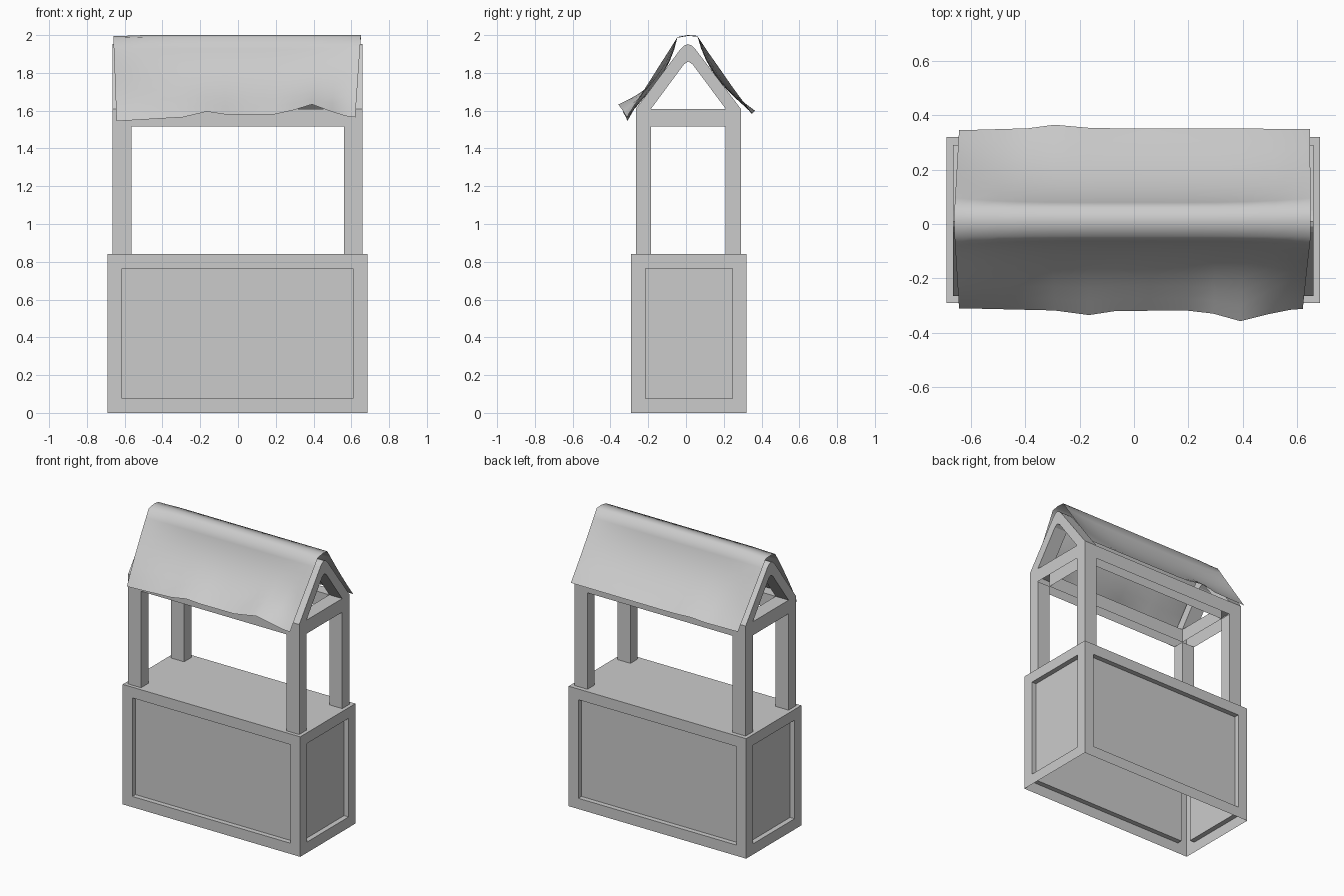
import bpy, bmesh
from mathutils import Vector

if "Cube" in bpy.data.objects:
    bpy.data.objects.remove(bpy.data.objects["Cube"])


def finish(name, bm):
    mesh = bpy.data.meshes.new(name)
    bm.to_mesh(mesh)
    bm.free()
    ob = bpy.data.objects.new(name, mesh)
    bpy.context.collection.objects.link(ob)
    return ob


def box_bm(x0, x1, y0, y1, z0, z1):
    bm = bmesh.new()
    bmesh.ops.create_cube(bm, size=1)
    for v in bm.verts:
        v.co = Vector(((x0, x1)[v.co.x > 0], (y0, y1)[v.co.y > 0], (z0, z1)[v.co.z > 0]))
    bm.normal_update()
    return bm


def prism(name, profile, x0, x1):
    """Extrude a (y, z) profile along x."""
    bm = bmesh.new()
    face = bm.faces.new([bm.verts.new((x0, y, z)) for y, z in profile])
    ext = bmesh.ops.extrude_face_region(bm, geom=[face])["geom"]
    bmesh.ops.translate(bm, vec=(x1 - x0, 0, 0),
                        verts=[g for g in ext if isinstance(g, bmesh.types.BMVert)])
    bm.faces.new([v for v in face.verts]) if not face.is_valid else None
    bmesh.ops.recalc_face_normals(bm, faces=bm.faces)
    return finish(name, bm)


def cut(ob, cutter):
    cutter.hide_render = True
    mod = ob.modifiers.new("cut", 'BOOLEAN')
    mod.operation, mod.solver, mod.object = 'DIFFERENCE', 'EXACT', cutter
    bpy.context.view_layer.objects.active = ob
    bpy.ops.object.modifier_apply(modifier=mod.name)
    bpy.data.objects.remove(cutter)


# Counter: shell open underneath, recessed panels on four sides
bm = box_bm(-0.69, 0.685, -0.29, 0.32, 0, 0.84)
bmesh.ops.delete(bm, geom=[f for f in bm.faces if f.normal.z < -0.5], context='FACES_ONLY')
sides = [f for f in bm.faces if abs(f.normal.z) < 0.5]
bmesh.ops.inset_individual(bm, faces=sides, thickness=0.075, use_even_offset=True)
for panel in sides:
    inward = panel.normal * -0.035
    new = bmesh.ops.extrude_discrete_faces(bm, faces=[panel])["faces"][0]
    bmesh.ops.translate(bm, vec=inward, verts=new.verts[:])
finish("counter", bm)

# Frame: house-shaped block hollowed into posts, beams and gables
frame = prism("frame", [(-0.265, 0.84), (0.29, 0.84), (0.29, 1.61), (0.05, 1.925), (0.03, 1.945),
                        (0.01, 1.952), (-0.01, 1.945), (-0.03, 1.925), (-0.265, 1.61)], -0.665, 0.66)
cut(frame, finish("length_opening", box_bm(-1, 1, -0.185, 0.21, 0.7, 1.515)))
cut(frame, finish("front_opening", box_bm(-0.565, 0.56, -1, 1, 0.7, 1.515)))
cut(frame, finish("top_opening", box_bm(-0.565, 0.56, -0.185, 0.21, 0.7, 2.2)))
cut(frame, finish("roof_space", box_bm(-0.565, 0.56, -1, 1, 1.61, 2.2)))
cut(frame, prism("gable_opening", [(-0.185, 1.61), (0.21, 1.61), (0.035, 1.845), (0.012, 1.86),
                                   (-0.011, 1.845)], -1, 1))
# Beams are open underneath
bm = bmesh.new()
bm.from_mesh(frame.data)
bmesh.ops.delete(bm, geom=[f for f in bm.faces if f.normal.z < -0.9
                           and abs(f.calc_center_median().z - 1.515) < 0.01], context='FACES_ONLY')
bm.to_mesh(frame.data)
bm.free()

# Cloth roof: two sagging slopes with an uneven hem
FRONT = [(-0.65, -0.31, 1.545), (-0.3, -0.318, 1.565), (-0.17, -0.335, 1.595), (-0.07, -0.32, 1.58),
         (0.2, -0.318, 1.58), (0.3, -0.328, 1.60), (0.4, -0.36, 1.637), (0.5, -0.335, 1.60),
         (0.62, -0.312, 1.565)]
BACK = [(-0.65, 0.345, 1.585), (-0.4, 0.352, 1.585), (-0.3, 0.365, 1.60), (-0.15, 0.352, 1.585),
        (0.62, 0.35, 1.585)]


def hem(table, x):
    x = min(max(x, table[0][0]), table[-1][0])
    for a, b in zip(table, table[1:]):
        if x <= b[0]:
            return Vector(a).lerp(Vector(b), (x - a[0]) / (b[0] - a[0]))


def slope(table, x, s, ridge_y, ridge_z):
    """Points down one slope, ridge to hem; s is the side sign."""
    top = Vector((x, ridge_y, ridge_z))
    end = hem(table, x)
    base = Vector((x, -0.315 if s < 0 else 0.35, 1.575))
    sag = 0.036 * max(0, 1 - (x / 0.66) ** 4)
    taper = 0.025 if x < 0 else (0.045 if s < 0 else 0.005)
    pts = []
    for i in range(9):
        t = i / 8
        p = top.lerp(base, t) + (end - base) * t ** 3
        bump = 5.6 * t * (1 - t) ** 1.3
        p += Vector((0, -s * 0.8, -0.6)) * sag * bump
        p.x = x * (1 - taper * t)
        pts.append(p)
    return pts


xs = [-0.66, -0.6, -0.5, -0.4, -0.3, -0.17, -0.07, 0.06, 0.2, 0.305, 0.41, 0.52, 0.6, 0.65]
bm = bmesh.new()
rows = []
for x in xs:
    rz = 1.99 + 0.004 * (x > -0.6)
    row = slope(FRONT, x, -1, -0.045, rz - 0.004)[::-1]
    row += [Vector((x, 0.01, rz + 0.006))] + slope(BACK, x, 1, 0.06, rz + 0.002)
    rows.append([bm.verts.new(p) for p in row])
for a, b in zip(rows, rows[1:]):
    for i in range(len(a) - 1):
        bm.faces.new((a[i], b[i], b[i + 1], a[i + 1])).smooth = True
bmesh.ops.recalc_face_normals(bm, faces=bm.faces)
if sum(f.normal.z for f in bm.faces) < 0:
    bmesh.ops.reverse_faces(bm, faces=bm.faces[:])
finish("cloth_roof", bm)
